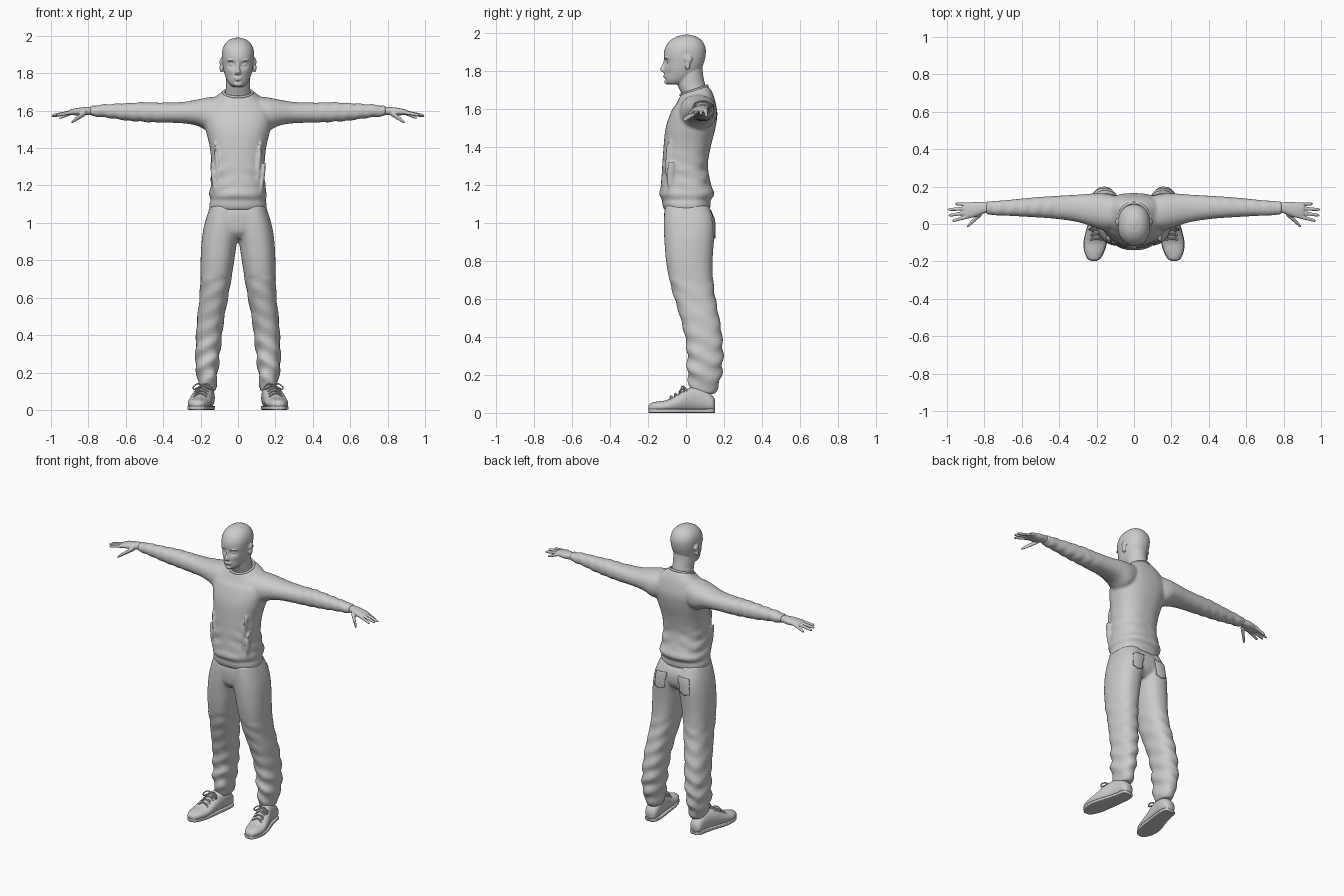
import bpy, bmesh, math
from mathutils import Vector

if "Cube" in bpy.data.objects:
    bpy.data.objects.remove(bpy.data.objects["Cube"])

GREY = bpy.data.materials.new("plain grey")
GREY.use_nodes = True
GREY.diffuse_color = (0.6, 0.6, 0.6, 1)
GREY.node_tree.nodes["Principled BSDF"].inputs["Base Color"].default_value = (0.6, 0.6, 0.6, 1)

AXES = {"x": lambda a, b, t: (t, a, b), "y": lambda a, b, t: (a, t, b), "z": lambda a, b, t: (a, b, t)}


def refine(rings, steps=5):
    """Smoothly interpolate rings (t, a0, a1, b0, b1) along t."""
    n, out = len(rings), []

    def slope(i, k):
        lo, hi = rings[max(i - 1, 0)], rings[min(i + 1, n - 1)]
        return (hi[k] - lo[k]) / (hi[0] - lo[0])
    for i in range(n - 1):
        p, q = rings[i], rings[i + 1]
        h = q[0] - p[0]
        for s in range(steps):
            u = s / steps
            out.append([p[0] + u * h] + [
                (1 + 2 * u) * (1 - u) ** 2 * p[k] + u * (1 - u) ** 2 * h * slope(i, k)
                + u * u * (3 - 2 * u) * q[k] + u * u * (u - 1) * h * slope(i + 1, k)
                for k in range(1, 5)])
    return out + [list(rings[-1])]


def loft(bm, axis, rings, power=2.0, both=False, warp=None, sides=40):
    """Closed superellipse loft, optionally repeated across the middle."""
    for sign in ((1, -1) if both else (1,)):
        loops = []
        for t, a0, a1, b0, b1 in refine(rings):
            loop = []
            for i in range(sides):
                c, s = math.cos(math.tau * i / sides), math.sin(math.tau * i / sides)
                a = (a0 + a1) / 2 + (a1 - a0) / 2 * math.copysign(abs(c) ** (2 / power), c)
                b = (b0 + b1) / 2 + (b1 - b0) / 2 * math.copysign(abs(s) ** (2 / power), s)
                co = Vector(AXES[axis](a, b, t))
                if warp:
                    co = warp(co)
                co.x *= sign
                loop.append(bm.verts.new(co))
            loops.append(loop)
        for p, q in zip(loops, loops[1:]):
            for i in range(sides):
                j = (i + 1) % sides
                bm.faces.new((p[i], p[j], q[j], q[i]))
        bm.faces.new(loops[0])
        bm.faces.new(loops[-1])


def wide(*rows):
    """Rings symmetric about the middle: (z, half width, y0, y1)."""
    return [(z, -w, w, y0, y1) for z, w, y0, y1 in rows]


def ball(bm, centre, radii, both=False):
    for sign in ((1, -1) if both else (1,)):
        for v in bmesh.ops.create_uvsphere(bm, u_segments=20, v_segments=12, radius=1)["verts"]:
            v.co = Vector([c + r * k for c, r, k in zip(centre, radii, v.co)])
            v.co.x *= sign


def finger(bm, start, end, r0, r1, both=True):
    rings = []
    for u, k in ((0, 1), (0.5, 1), (0.9, 0.95), (1, 0.35)):
        x, y, z = Vector(start).lerp(Vector(end), u)
        r = (r0 + (r1 - r0) * u) * k
        rings.append((x, y - r, y + r, z - r, z + r))
    loft(bm, "x", rings, both=both, sides=16)


def finish(name, bm, voxel=0, smooth=0):
    bmesh.ops.recalc_face_normals(bm, faces=bm.faces)
    mesh = bpy.data.meshes.new(name)
    for f in bm.faces:
        f.smooth = True
    bm.to_mesh(mesh)
    bm.free()
    ob = bpy.data.objects.new(name, mesh)
    bpy.context.collection.objects.link(ob)
    mesh.materials.append(GREY)
    if voxel:
        m = ob.modifiers.new("fuse", "REMESH")
        m.mode, m.voxel_size, m.use_smooth_shade = "VOXEL", voxel, True
    if smooth:
        m = ob.modifiers.new("soften", "SMOOTH")
        m.iterations, m.factor = smooth, 0.5
    return ob


def cord(name, paths, radius):
    """Thin cords along paths, repeated on both sides."""
    cu = bpy.data.curves.new(name, "CURVE")
    cu.dimensions, cu.bevel_depth, cu.bevel_resolution, cu.resolution_u = "3D", radius, 2, 6
    for path in paths:
        for sign in (1, -1):
            sp = cu.splines.new("BEZIER")
            sp.bezier_points.add(len(path) - 1)
            for bp, (x, y, z) in zip(sp.bezier_points, path):
                bp.co = (x * sign, y, z)
                bp.handle_left_type = bp.handle_right_type = "AUTO"
    cu.materials.append(GREY)
    bpy.context.collection.objects.link(bpy.data.objects.new(name, cu))


# Head and neck, with eye sockets and temples pressed in
def face_dents(co):
    if co.y < 0:
        for x, z, r, depth in ((0.034, 1.847, 0.018, 0.014), (0.05, 1.785, 0.022, 0.006), (0, 1.757, 0.014, 0.004)):
            d = (abs(co.x) - x) ** 2 + (co.z - z) ** 2
            co.y += depth * math.exp(-d / r ** 2)
    return co


bm = bmesh.new()
loft(bm, "z", wide((1.728, .028, -.09, -.03), (1.738, .043, -.103, 0), (1.765, .06, -.112, .04), (1.80, .073, -.114, .075),
                   (1.84, .081, -.113, .093), (1.88, .086, -.117, .103), (1.92, .085, -.11, .103),
                   (1.955, .071, -.088, .086), (1.98, .044, -.05, .055), (1.99, .012, -.01, .02)),
     2.2, warp=face_dents, sides=64)
loft(bm, "z", wide((1.62, .08, -.01, .11), (1.68, .07, -.025, .112), (1.73, .064, -.045, .1), (1.78, .064, -.045, .09),
                   (1.83, .06, -.03, .085)))
loft(bm, "z", wide((1.79, .009, -.118, -.09), (1.797, .018, -.13, -.09), (1.81, .015, -.137, -.09),
                   (1.83, .009, -.126, -.09), (1.86, .009, -.116, -.09)))
ball(bm, (.034, -.088, 1.847), (.014, .014, .011), True)
ball(bm, (.034, -.1, 1.868), (.024, .014, .006), True)
ball(bm, (0, -.108, 1.776), (.025, .012, .005))
ball(bm, (0, -.107, 1.766), (.021, .012, .005))
ball(bm, (0, -.1, 1.742), (.022, .014, .014))
for y, z, ry, rz in ((.012, 1.86, .022, .022), (.008, 1.83, .014, .026)):
    ball(bm, (.088, y, z), (.011, ry, rz), True)
finish("head", bm, .0045, 2)


# Sweater: torso and sleeves fused, neckline tilted forward
def drape(co):
    if co.z > 1.6:
        co.z += (co.z - 1.6) * 3.5 * (co.y - .04)
    fold = math.exp(-((co.z - 1.24) / .09) ** 2) * min(1, abs(co.x) / .1)
    co.y += .006 * fold * math.sin(co.z * 75 + abs(co.x) * 30)
    co.x += .004 * fold * math.sin(co.z * 85 + co.y * 25)
    return co


def sleeve_creases(co):
    fold = max(0, min(1, (co.x - .35) * 8))
    co.z += .003 * fold * math.sin(co.x * 95 + co.y * 30)
    return co


bm = bmesh.new()
loft(bm, "z", wide((1.068, .146, -.112, .12), (1.08, .153, -.12, .127), (1.105, .152, -.126, .13), (1.118, .146, -.124, .128),
                   (1.15, .154, -.141, .15), (1.19, .147, -.133, .135), (1.3, .142, -.125, .115), (1.4, .15, -.118, .13),
                   (1.5, .173, -.107, .155), (1.58, .185, -.08, .165), (1.64, .155, -.05, .15), (1.68, .105, -.035, .128),
                   (1.697, .082, -.028, .112)), 2.4, warp=drape, sides=64)
loft(bm, "x", ((.06, -.02, .14, 1.52, 1.675), (.15, -.035, .162, 1.49, 1.672), (.22, -.015, .163, 1.52, 1.659),
               (.3, .01, .157, 1.533, 1.646), (.42, .028, .15, 1.536, 1.643), (.5, .034, .145, 1.54, 1.645),
               (.6, .04, .136, 1.548, 1.64), (.7, .045, .126, 1.562, 1.634), (.755, .047, .124, 1.567, 1.63),
               (.765, .05, .121, 1.57, 1.626), (.79, .05, .121, 1.57, 1.626)), 2.2, True, sleeve_creases)
for side in (1, -1):
    for x, z0, z1, r in ((.105, 1.2, 1.43, .012), (.128, 1.17, 1.33, .01)):
        loft(bm, "z", [(z0 + (z1 - z0) * u, side * (x + .02 * u * u) - r * k, side * (x + .02 * u * u) + r * k, -.1 + .35 * (x - .1) - .012 * k, -.06)
                       for u, k in ((0, .4), (.3, 1), (.6, 1), (1, .3))])
finish("sweater", bm, .008, 5)

bpy.ops.mesh.primitive_torus_add(major_segments=48, minor_segments=10, major_radius=.077, minor_radius=.007,
                                 location=(0, .042, 1.697), rotation=(math.atan(.34), 0, 0))
collar = bpy.context.object
collar.name = "collar"
collar.scale.y = .97
collar.data.materials.append(GREY)
bpy.ops.object.shade_smooth()


# Trousers: two legs fused with the hips, creased towards the cuffs
def leg_creases(co):
    fold = .003 + .004 * math.exp(-((co.z - .25) / .12) ** 2)
    if co.z < .7:
        co.y += fold * math.sin(co.z * 70 + co.x * 35)
        co.x += fold * .7 * math.sin(co.z * 60 + co.y * 30)
    return co


bm = bmesh.new()
loft(bm, "z", wide((.915, .06, -.075, .1), (.95, .13, -.105, .135), (1.0, .17, -.114, .147), (1.05, .16, -.115, .14),
                   (1.1, .14, -.105, .11)), 2.5)
loft(bm, "z", ((.1, .122, .198, .035, .15), (.125, .115, .208, .02, .165), (.17, .112, .216, .012, .18),
               (.22, .106, .226, .006, .19), (.3, .097, .227, .006, .195), (.4, .085, .224, -.005, .19),
               (.5, .072, .217, -.03, .175), (.6, .053, .206, -.06, .156), (.7, .036, .201, -.088, .142),
               (.8, .02, .2, -.105, .14), (.88, .008, .196, -.112, .145), (.95, -.005, .188, -.116, .15),
               (1.02, -.01, .172, -.116, .146), (1.09, 0, .148, -.11, .12)), 2.3, True, leg_creases)
trousers = finish("trousers", bm, .008, 4)

# Back pockets laid on the trousers
bm = bmesh.new()
for side in (1, -1):
    grid = bmesh.ops.create_grid(bm, x_segments=12, y_segments=12, size=.045)["verts"]
    for v in grid:
        x, z = v.co.x, v.co.y * 1.2
        if z < 0:
            z -= .014 * (1 - abs(x) / .045)
        v.co = (side * .092 + x, .17, .985 + z)
pockets = finish("back_pockets", bm)
wrap = pockets.modifiers.new("lay on", "SHRINKWRAP")
wrap.target, wrap.offset, wrap.wrap_mode = trousers, .003, "ABOVE_SURFACE"
thick = pockets.modifiers.new("thickness", "SOLIDIFY")
thick.thickness, thick.offset = .006, 0

# Hands: palm, four fingers and a thumb
bm = bmesh.new()
loft(bm, "x", ((.76, .062, .112, 1.577, 1.62), (.8, .057, .116, 1.577, 1.62), (.83, .045, .119, 1.574, 1.618),
               (.865, .034, .116, 1.575, 1.613), (.895, .032, .112, 1.577, 1.606), (.91, .04, .105, 1.582, 1.6)), 2.3, True)
for y, tip in ((.104, (.957, .108, 1.56)), (.084, (.997, .077, 1.57)), (.063, (.994, .045, 1.575)), (.042, (.973, .016, 1.575))):
    finger(bm, (.88, y, 1.593), tip, .0115, .0075)
finger(bm, (.815, .06, 1.59), (.892, -.014, 1.537), .017, .009)
finish("hands", bm, .004, 2)

# Shoes with a flat sole
SHOE = ((-.197, .202, .228, .018, .038), (-.188, .184, .245, .008, .05), (-.15, .162, .263, .004, .06),
        (-.1, .147, .268, .004, .068), (-.04, .139, .256, .004, .1), (0, .134, .243, .004, .125),
        (.05, .128, .226, .004, .136), (.1, .124, .214, .004, .125), (.14, .13, .206, .006, .09),
        (.153, .145, .19, .015, .07))
bm = bmesh.new()
loft(bm, "y", SHOE, 2.2, True)
finish("shoes", bm)
bm = bmesh.new()
loft(bm, "y", [(y, a - .002, b + .002, 0, .022 if z0 < .01 else .02) for y, a, b, z0, z1 in SHOE], 6, True)
finish("soles", bm)

# Laces crossing the tongue, with a bow
laces = []
for i in range(4):
    y, z, x = -.075 + i * .024, .083 + i * .0135, .202 - i * .004
    for lean in (.01, -.01):
        laces.append([(x - .036, y - lean, z - .012), (x, y - .004, z + .006), (x + .036, y + lean, z - .012)])
for side in (1, -1):
    laces.append([(.19, -.005, .132), (.19 + side * .03, -.02, .138), (.19 + side * .048, -.03, .112),
                  (.19 + side * .03, -.03, .118), (.19, -.008, .13)])
cord("laces", laces, .004)
